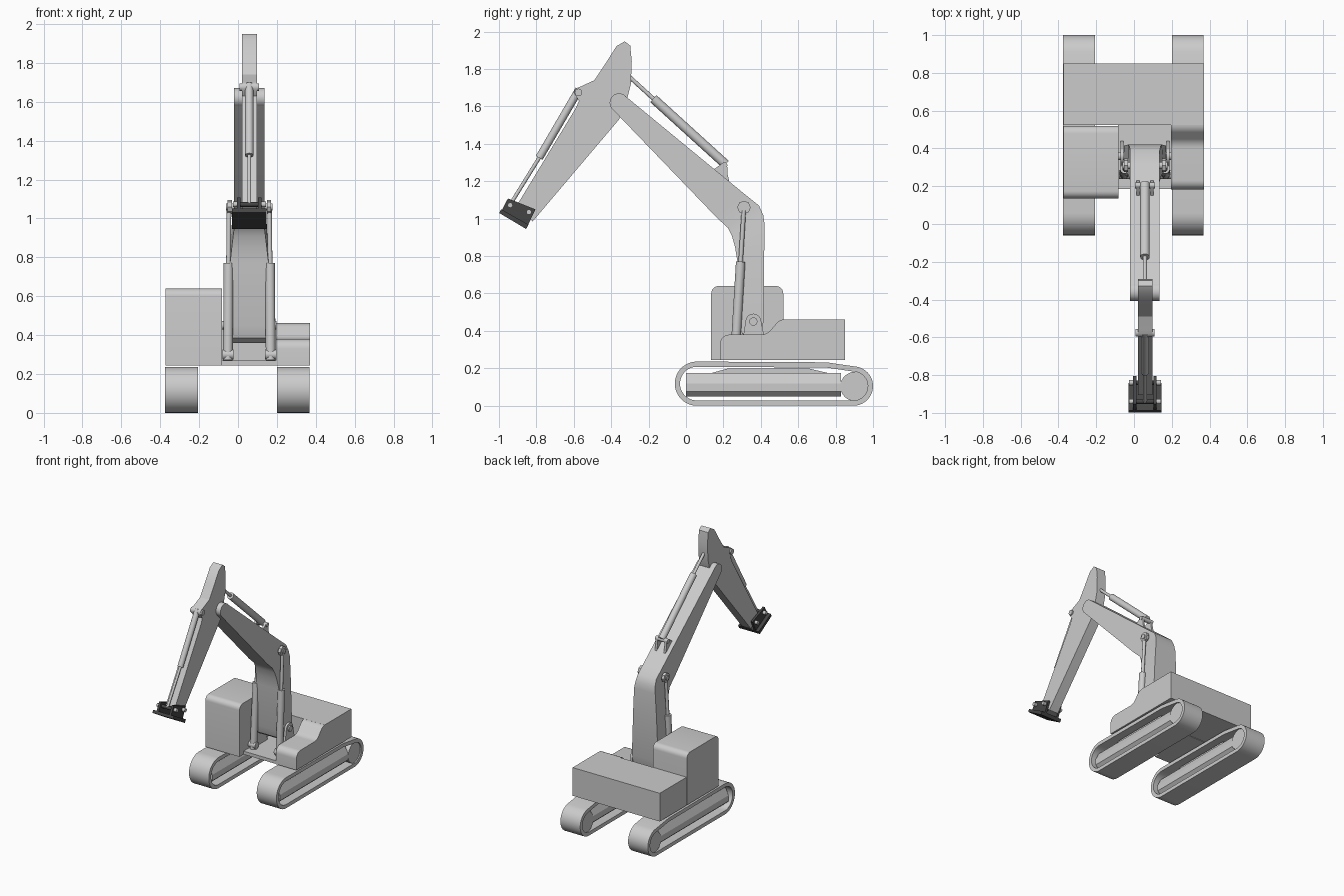
import bpy, bmesh
from math import sin, cos, radians, pi
from mathutils import Vector

if "Cube" in bpy.data.objects:
    bpy.data.objects.remove(bpy.data.objects["Cube"])

CX = 0.058  # centre line of the boom

dark = bpy.data.materials.new("dark_steel")
dark.diffuse_color = (0.06, 0.06, 0.06, 1)
dark.use_nodes = True
dark.node_tree.nodes["Principled BSDF"].inputs["Base Color"].default_value = dark.diffuse_color


def finish(bm, name, smooth=None, mat=None):
    bmesh.ops.recalc_face_normals(bm, faces=bm.faces)
    me = bpy.data.meshes.new(name)
    bm.to_mesh(me)
    bm.free()
    ob = bpy.data.objects.new(name, me)
    bpy.context.collection.objects.link(ob)
    if mat:
        me.materials.append(mat)
    if smooth:
        bpy.ops.object.select_all(action='DESELECT')
        ob.select_set(True)
        bpy.context.view_layer.objects.active = ob
        bpy.ops.object.shade_smooth_by_angle(angle=radians(smooth))
    return ob


def loft(name, sections, smooth=None, mat=None, closed=False):
    """Skin equal-length point loops; capped unless closed on itself."""
    bm = bmesh.new()
    rows = [[bm.verts.new(p) for p in s] for s in sections]
    n = len(rows[0])
    pairs = list(zip(rows, rows[1:])) + ([(rows[-1], rows[0])] if closed else [])
    for a, b in pairs:
        for i in range(n):
            j = (i + 1) % n
            bm.faces.new((a[i], a[j], b[j], b[i]))
    if not closed:
        bm.faces.new(rows[0])
        bm.faces.new(rows[-1])
    return finish(bm, name, smooth, mat)


def extrude(name, prof, x0, x1, smooth=None, mat=None):
    """Side profile of (y, z) points pulled along x."""
    return loft(name, [[(x, y, z) for y, z in prof] for x in (x0, x1)], smooth, mat)


def rod(name, a, b, r, seg=24, mat=None):
    a, b = Vector(a), Vector(b)
    bm = bmesh.new()
    bmesh.ops.create_cone(bm, cap_ends=True, segments=seg, radius1=r, radius2=r, depth=(b - a).length)
    q = (b - a).to_track_quat('Z', 'Y').to_matrix().to_4x4()
    q.translation = (a + b) / 2
    bm.transform(q)
    return finish(bm, name, 35 if seg > 8 else None, mat)


def pin(name, x0, x1, y, z, r, seg=24, mat=None):
    return rod(name, (x0, y, z), (x1, y, z), r, seg, mat)


def arc(cy, cz, r, a0, a1, n):
    return [(cy + r * cos(radians(a0 + (a1 - a0) * i / n)),
             cz + r * sin(radians(a0 + (a1 - a0) * i / n))) for i in range(n + 1)]


def ram(name, a, mid, b, r_barrel, r_rod):
    """Hydraulic cylinder: barrel a-mid, rod mid-b."""
    rod(name + "_barrel", a, mid, r_barrel)
    rod(name + "_rod", mid, b, r_rod, 16)


# Tracks: belt loop, drive wheel, frame beam
def belt_loop(t):
    return (arc(0.058, 0.118, 0.118 - t, 90, 270, 18)
            + arc(0.895, 0.105, 0.105 - t, 270, 440, 18) + [(0.75, 0.232 - t)])


for side, s in (("left", -1), ("right", 1)):
    c = -0.003 + s * 0.288
    x0, x1 = c - 0.084, c + 0.084
    outer, inner = belt_loop(0), belt_loop(0.028)
    loft("track_belt_" + side,
         [[(x, y, z) for y, z in p] for x, p in ((x0, outer), (x1, outer), (x1, inner), (x0, inner))],
         40, closed=True)
    pin("drive_wheel_" + side, c - 0.075, c + 0.075, 0.903, 0.103, 0.078, 32)
    sec = [(-0.045, 0.05), (0.045, 0.05), (0.072, 0.075), (0.072, 0.12),
           (0.045, 0.175), (-0.045, 0.175), (-0.072, 0.12), (-0.072, 0.075)]
    loft("track_frame_" + side, [[(c + x, y, z) for x, z in sec] for y in (0.0, 0.83)])
    extrude("track_frame_cap_" + side,
            [(0.12, 0.17), (0.22, 0.198), (0.66, 0.198), (0.78, 0.17)], c - 0.03, c + 0.03)

# Upper body: counterweight, cab, hood, floor
extrude("counterweight", [(0.525, 0.245), (0.85, 0.245), (0.85, 0.462), (0.525, 0.462)], -0.372, 0.37)
cab = [(0.135, 0.245)] + arc(0.175, 0.6, 0.04, 180, 90, 6) + arc(0.48, 0.6, 0.04, 90, 0, 6) + [(0.52, 0.245)]
extrude("cab", cab + [(0.5, 0.245)], -0.372, -0.082, 40)
hood = ([(0.182, 0.245)] + arc(0.232, 0.33, 0.05, 180, 90, 6)
        + arc(0.40, 0.45, 0.07, 270, 315, 4) + arc(0.53, 0.4, 0.062, 135, 90, 4) + [(0.53, 0.245)])
extrude("hood", hood, 0.195, 0.37, 40)
extrude("floor", [(0.185, 0.245), (0.53, 0.245), (0.53, 0.27), (0.185, 0.27)], -0.085, 0.2)

# Boom: front edge point, back edge point, half width
stations = [((0.335, 0.36), (0.37, 0.36), 0.112), ((0.30, 0.385), (0.40, 0.385), 0.112),
            ((0.28, 0.45), (0.415, 0.45), 0.112), ((0.275, 0.77), (0.418, 0.8), 0.099),
            ((0.262, 0.85), (0.42, 0.97), 0.09), ((0.245, 0.91), (0.413, 1.02), 0.083),
            ((0.225, 0.95), (0.39, 1.07), 0.078), ((0.165, 1.005), (0.315, 1.13), 0.078),
            ((-0.392, 1.584), (-0.327, 1.658), 0.078)]
loft("boom", [[(CX - w, *f), (CX + w, *f), (CX + w, *b), (CX - w, *b)] for f, b, w in stations], 30)
pin("boom_tip", CX - 0.078, CX + 0.078, -0.358, 1.62, 0.05, 32)

# Boom foot brackets, lift cylinders and knuckle pins
lug = [(0.29, 0.265)] + arc(0.36, 0.45, 0.042, 160, 20, 8) + [(0.44, 0.265)]
pin("boom_foot_pin", CX - 0.14, CX + 0.14, 0.36, 0.45, 0.022)
pin("boom_knuckle_pin", CX - 0.12, CX + 0.12, 0.31, 1.06, 0.018)
for side, s in (("left", -1), ("right", 1)):
    def X(d): return CX + s * d
    extrude("foot_bracket_" + side, lug, X(0.114), X(0.13), 40)
    ram("lift_cylinder_" + side, (X(0.11), 0.262, 0.27), (X(0.107), 0.292, 0.77), (X(0.104), 0.31, 1.06), 0.025, 0.012)
    pin("lift_cylinder_base_" + side, X(0.08), X(0.138), 0.262, 0.3, 0.025)
    pin("rod_eye_" + side, X(0.09), X(0.112), 0.31, 1.06, 0.036, 8)
    # Lugs holding the arm cylinder on top of the boom
    extrude("arm_cylinder_lug_" + side,
            [(0.13, 1.25), (0.24, 1.16), (0.222, 1.24), (0.22, 1.29), (0.2, 1.3)], X(0.03), X(0.046))

# Arm cylinder
pin("arm_cylinder_base_pin", CX - 0.052, CX + 0.052, 0.205, 1.285, 0.016)
ram("arm_cylinder", (CX, 0.212, 1.29), (CX, -0.175, 1.642), (CX, -0.31, 1.765), 0.025, 0.011)

# Arm
arm = ([(-0.82, 0.985), (-0.358, 1.53), (-0.325, 1.6), (-0.295, 1.72), (-0.29, 1.84), (-0.298, 1.925),
        (-0.328, 1.948), (-0.372, 1.922), (-0.43, 1.83), (-0.49, 1.74), (-0.56, 1.708)]
       + arc(-0.572, 1.675, 0.026, 110, 200, 4) + [(-0.572, 1.63), (-0.59, 1.59), (-0.905, 1.07)])
extrude("arm", arm, CX - 0.038, CX + 0.04, 30)

# Bucket cylinder and its mount
pin("bucket_cylinder_pin", CX - 0.05, CX + 0.05, -0.575, 1.675, 0.02)
ram("bucket_cylinder", (CX, -0.572, 1.69), (CX, -0.785, 1.325), (CX, -0.94, 1.075), 0.021, 0.01)

# Dark tool coupler: side plates, base slab, end bars and pins
plate = [(-0.952, 1.108), (-0.805, 1.05), (-0.845, 0.965), (-0.985, 1.045)]
slab = [(-0.988, 1.05), (-0.842, 0.968), (-0.855, 0.945), (-0.998, 1.03)]
extrude("coupler_slab", slab, CX - 0.088, CX + 0.088, mat=dark)
for side, s in (("left", -1), ("right", 1)):
    extrude("coupler_plate_" + side, plate, CX + s * 0.045, CX + s * 0.062, mat=dark)
    for end, y, z in (("front", -0.94, 1.072), ("rear", -0.84, 1.035)):
        pin(f"coupler_pin_cap_{end}_{side}", CX + s * 0.06, CX + s * 0.085, y, z, 0.014, 16)
pin("coupler_pin_front", CX - 0.08, CX + 0.08, -0.94, 1.072, 0.012, 16, dark)
pin("coupler_pin_rear", CX - 0.08, CX + 0.08, -0.84, 1.035, 0.012, 16, dark)
